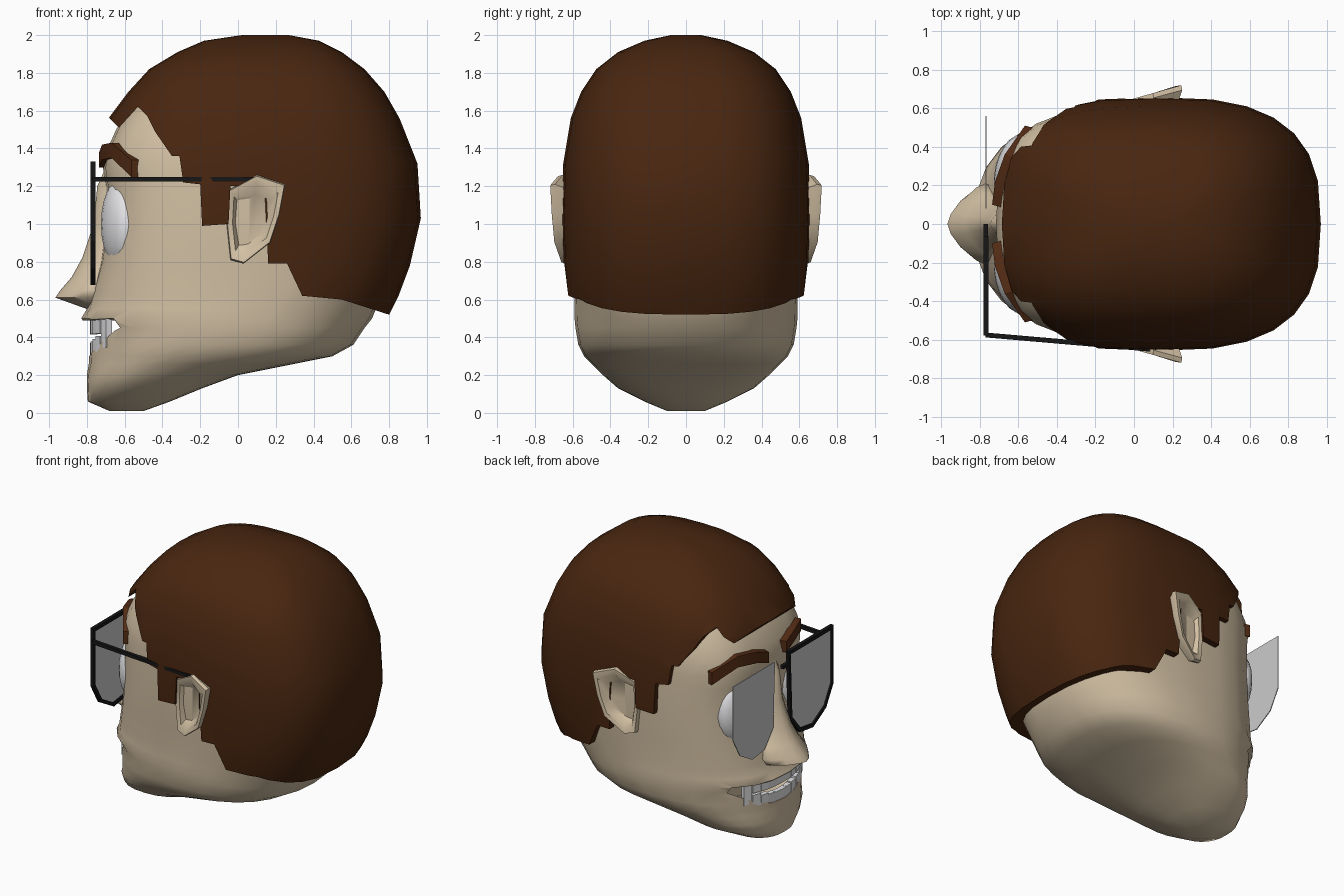
import bpy, bmesh, math
from mathutils import Vector

cube = bpy.data.objects.get("Cube")
if cube:
    bpy.data.objects.remove(cube, do_unlink=True)


def material(name, rgb):
    m = bpy.data.materials.new(name)
    m.use_nodes = True
    color = (*rgb, 1)
    m.diffuse_color = color
    m.node_tree.nodes["Principled BSDF"].inputs["Base Color"].default_value = color
    return m


SKIN = material("skin", (0.65, 0.53, 0.37))
HAIR = material("hair_brown", (0.065, 0.019, 0.005))
BROW = material("brow_brown", (0.085, 0.024, 0.007))
WHITE = material("white", (0.8, 0.8, 0.82))
GLASS = material("lens_grey", (0.6, 0.6, 0.6))
BLACK = material("frame_black", (0.008, 0.008, 0.008))


def finish(name, bm, mat, smooth=None):
    bmesh.ops.recalc_face_normals(bm, faces=bm.faces)
    mesh = bpy.data.meshes.new(name)
    bm.to_mesh(mesh)
    bm.free()
    ob = bpy.data.objects.new(name, mesh)
    bpy.context.collection.objects.link(ob)
    if mat:
        mesh.materials.append(mat)
    if smooth:
        shade(ob, smooth)
    return ob


def activate(ob):
    bpy.ops.object.select_all(action="DESELECT")
    ob.select_set(True)
    bpy.context.view_layer.objects.active = ob


def shade(ob, degrees):
    activate(ob)
    bpy.ops.object.shade_smooth_by_angle(angle=math.radians(degrees))


def skin_rings(name, rings, mat, smooth=None, loop=False):
    """Bridge equal point rings; cap the ends unless the rings loop."""
    bm = bmesh.new()
    rows = [[bm.verts.new(p) for p in ring] for ring in rings]
    n = len(rows[0])
    pairs = list(zip(rows, rows[1:]))
    if loop:
        pairs.append((rows[-1], rows[0]))
    else:
        bm.faces.new(rows[0])
        bm.faces.new(rows[-1])
    for a, b in pairs:
        for i in range(n):
            j = (i + 1) % n
            bm.faces.new((a[i], a[j], b[j], b[i]))
    return finish(name, bm, mat, smooth)


def oval(z, x0, x1, half, power, count=28):
    """Horizontal superellipse between x0 and x1."""
    ring = []
    for i in range(count):
        t = math.tau * i / count
        c, s = math.cos(t), math.sin(t)
        x = math.copysign(abs(c) ** (2 / power), c)
        y = math.copysign(abs(s) ** (2 / power), s)
        ring.append(((x0 + x1) / 2 + x * (x1 - x0) / 2, y * half, z))
    return ring


def cut(ob, cutter, operation):
    mod = ob.modifiers.new("cut", "BOOLEAN")
    mod.operation = operation
    mod.solver = "EXACT"
    mod.object = cutter
    activate(ob)
    bpy.ops.object.modifier_apply(modifier=mod.name)
    bpy.data.objects.remove(cutter, do_unlink=True)


def bar(name, a, b, width, mat):
    a, b = Vector(a), Vector(b)
    bm = bmesh.new()
    bmesh.ops.create_cube(bm, size=1)
    bmesh.ops.scale(bm, vec=(width, width, (b - a).length), verts=bm.verts)
    bmesh.ops.rotate(bm, verts=bm.verts,
                     matrix=(b - a).to_track_quat("Z", "Y").to_matrix())
    bmesh.ops.translate(bm, vec=(a + b) / 2, verts=bm.verts)
    return finish(name, bm, mat)


# Head: stacked ovals (height, face, nape, half width)
head_levels = [
    (.01, -.68, -.5, .1), (.06, -.795, -.36, .22), (.13, -.8, -.19, .36),
    (.2, -.8, 0, .44), (.26, -.79, .3, .5), (.3, -.79, .5, .54),
    (.36, -.785, .61, .57), (.45, -.79, .67, .585), (.5, -.83, .71, .59),
    (.55, -.8, .73, .59), (.62, -.78, .76, .59), (.8, -.73, .84, .6),
    (1, -.7, .9, .61), (1.2, -.7, .9, .61), (1.3, -.715, .9, .605),
    (1.4, -.69, .86, .6), (1.5, -.645, .8, .575), (1.62, -.57, .73, .53),
    (1.72, -.48, .65, .46), (1.82, -.36, .55, .36), (1.9, -.18, .4, .22)]
head = skin_rings("head", [oval(*lv, 2.4 + 2 * min(max(lv[0] - .5, 0), .4))
                           for lv in head_levels], SKIN)

# Open smiling mouth
half = [(.42, .5), (.2, .49), (0, .49)]
low = [(0, .3), (.13, .31), (.27, .36), (.42, .45)]
mouth = half + [(-y, z) for y, z in half[1::-1]]
mouth += [(-y, z) for y, z in low[:0:-1]] + low
cut(head, skin_rings("mouth_cutter", [[(x, y, z) for y, z in mouth]
                                      for x in (-1.2, -.58)], None), "DIFFERENCE")
shade(head, 50)

# Nose
nose_levels = [(.55, -.8, .1), (.61, -.967, .19), (.65, -.94, .21),
               (.72, -.88, .17), (.82, -.825, .13), (1, -.765, .09),
               (1.2, -.745, .07), (1.3, -.7, .05)]
skin_rings("nose", [oval(z, x, -.6, w, 1.5, 16) for z, x, w in nose_levels], SKIN, 50)

# Hair: larger stacked ovals trimmed by the hairline outline
hair_levels = [
    (.4, -.7, .72, .59), (.52, -.71, .8, .615), (.62, -.72, .85, .635),
    (.78, -.73, .91, .65), (1.03, -.74, .968, .657), (1.32, -.73, .95, .65),
    (1.56, -.685, .855, .61), (1.7, -.58, .775, .555), (1.82, -.47, .67, .475),
    (1.91, -.32, .55, .36), (1.97, -.18, .43, .22), (2, .02, .27, .08)]
hair = skin_rings("hair", [oval(*lv, 2.8) for lv in hair_levels], HAIR)
hairline = [
    (-1.2, 1.57), (-.68, 1.56), (-.63, 1.51), (-.53, 1.62), (-.48, 1.57),
    (-.44, 1.49), (-.35, 1.36), (-.31, 1.36), (-.29, 1.22), (-.2, 1.21),
    (-.19, .99), (-.05, 1), (-.04, 1.2), (.14, 1.2), (.16, .79), (.26, .79),
    (.34, .62), (.55, .6), (.8, .52), (1.2, .4), (1.2, 2.3), (-1.2, 2.3)]
cut(hair, skin_rings("hairline_cutter", [[(x, y, z) for x, z in hairline]
                                         for y in (-1, 1)], None), "INTERSECT")
shade(hair, 40)

ear_outline = [(-.05, 1.18), (.1, 1.26), (.25, 1.21), (.22, 1.05),
               (.17, .9), (.03, .79), (-.04, .81), (-.06, 1)]
brow_path = [(-.735, .1, 1.3, 1.38), (-.72, .22, 1.34, 1.42),
             (-.67, .36, 1.35, 1.43), (-.565, .51, 1.25, 1.34)]
lens_outline = [(.08, 1.31), (.56, 1.31), (.56, .92), (.48, .78),
                (.34, .7), (.2, .72), (.1, .84)]

for side, s in (("left", -1), ("right", 1)):
    # Ear: flared rim with a hollow
    def ear_ring(scale, depth):
        return [(.08 + (x - .08) * scale,
                 s * (.63 + .27 * (x + .06) + depth),
                 1.02 + (z - 1.02) * scale) for x, z in ear_outline]
    skin_rings("ear_" + side, [ear_ring(.8, -.12), ear_ring(1, -.02), ear_ring(.97, .005),
                               ear_ring(.78, 0), ear_ring(.55, -.05)], SKIN, 40)

    # Eyebrow
    skin_rings("eyebrow_" + side,
               [[(x, s * y, lo), (x, s * y, hi), (x + .07, s * (y - .02), hi),
                 (x + .07, s * (y - .02), lo)] for x, y, lo, hi in brow_path], BROW, 30)

    # Eyeball
    bm = bmesh.new()
    bmesh.ops.create_uvsphere(bm, u_segments=20, v_segments=12, radius=1)
    bmesh.ops.scale(bm, vec=(.1, .19, .24), verts=bm.verts)
    bmesh.ops.rotate(bm, verts=bm.verts, matrix=Vector((1, -.22 * s, 0)).to_track_quat(
        "X", "Z").to_matrix())
    bmesh.ops.translate(bm, vec=(-.62, s * .275, 1), verts=bm.verts)
    finish("eye_" + side, bm, WHITE, 60)

    # Lens
    skin_rings("lens_" + side, [[(x, s * y, z) for y, z in lens_outline]
                                for x in (-.77, -.764)], GLASS)

# Spectacle frame on the left side only
def rim(x, grow):
    return [(x, -(.32 + (y - .32) * grow), 1.01 + (z - 1.01) * grow)
            for y, z in lens_outline]


skin_rings("glasses_rim", [rim(-.78, .98), rim(-.78, 1.07), rim(-.755, 1.07),
                           rim(-.755, .98)], BLACK, loop=True)
bar("glasses_bridge", (-.768, 0, 1.24), (-.768, -.07, 1.24), .025, BLACK)
bar("glasses_arm", (-.768, -.575, 1.237), (.1, -.65, 1.237), .025, BLACK)

# Teeth along the curve of the lips
for row, z, height, rise in (("upper", .46, .09, .1), ("lower", .325, .085, .7)):
    bm = bmesh.new()
    for i in range(-5, 6):
        y = i * .06
        x = -.08 - .685 * (1 - (abs(y) / .56) ** 2.4) ** .417
        verts = bmesh.ops.create_cube(bm, size=1)["verts"]
        bmesh.ops.scale(bm, vec=(.035, .062, height), verts=verts)
        bmesh.ops.rotate(bm, verts=verts, matrix=Vector((1, -1.6 * y, 0)).to_track_quat(
            "X", "Z").to_matrix())
        bmesh.ops.translate(bm, vec=(x, y, z + rise * y * y), verts=verts)
    finish("teeth_" + row, bm, WHITE)
